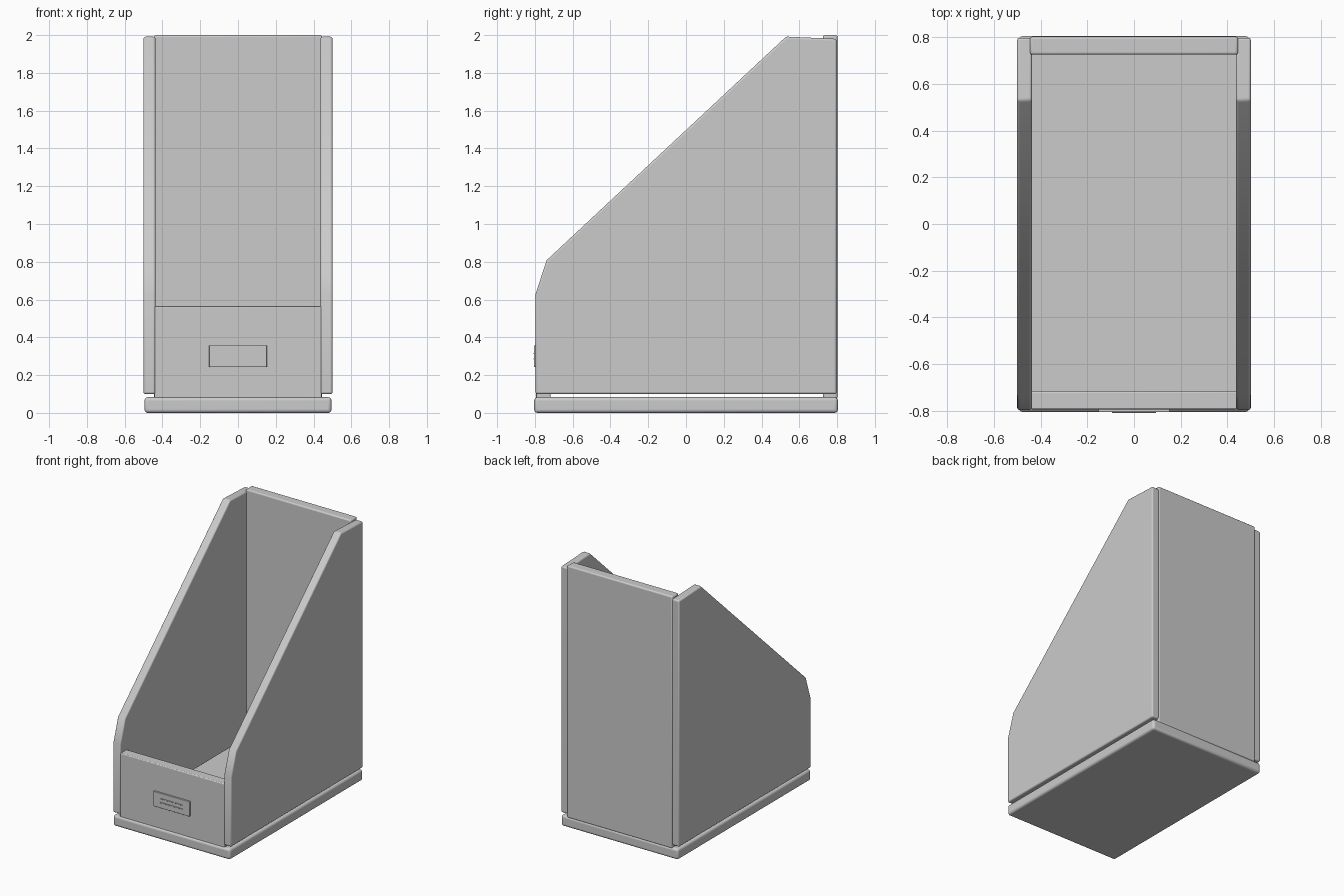
import bpy, bmesh, math

if "Cube" in bpy.data.objects:
    bpy.data.objects.remove(bpy.data.objects["Cube"])


def finish(name, bm, bevel, segments=3):
    """Turn a bmesh into an object with softly rounded edges."""
    bmesh.ops.recalc_face_normals(bm, faces=bm.faces)
    mesh = bpy.data.meshes.new(name)
    bm.to_mesh(mesh)
    bm.free()
    obj = bpy.data.objects.new(name, mesh)
    bpy.context.collection.objects.link(obj)
    mod = obj.modifiers.new("soft_edges", 'BEVEL')
    mod.width = bevel
    mod.segments = segments
    mod.limit_method = 'ANGLE'
    mod.angle_limit = math.radians(40)
    bpy.context.view_layer.objects.active = obj
    obj.select_set(True)
    bpy.ops.object.shade_smooth_by_angle(angle=math.radians(35))
    obj.select_set(False)
    return obj


def box(name, x, y, z, bevel, segments=3):
    """Rounded box from (min, max) ranges."""
    bm = bmesh.new()
    bmesh.ops.create_cube(bm, size=1)
    for v in bm.verts:
        v.co = [r[0] if c < 0 else r[1] for c, r in zip(v.co, (x, y, z))]
    return finish(name, bm, bevel, segments)


def side_panel(name, x0, x1):
    """Sloping side profile extruded across its thickness."""
    profile = [(-0.796, 0.10), (0.797, 0.10), (0.797, 1.98),
               (0.53, 1.992), (-0.738, 0.808), (-0.796, 0.63)]
    bm = bmesh.new()
    face = bm.faces.new([bm.verts.new((x0, y, z)) for y, z in profile])
    ext = bmesh.ops.extrude_face_region(bm, geom=[face])
    for v in ext["geom"]:
        if isinstance(v, bmesh.types.BMVert):
            v.co.x = x1
    return finish(name, bm, 0.01)


# Base board
box("base", (-0.495, 0.495), (-0.804, 0.804), (0, 0.083), 0.018, 4)

# Two matching side panels
side_panel("left_side", -0.5, -0.437)
side_panel("right_side", 0.437, 0.5)

# Tall back and low front panels, slightly let into the sides
box("back_panel", (-0.445, 0.445), (0.725, 0.802), (0.075, 2.0), 0.01)
box("front_panel", (-0.443, 0.443), (-0.793, -0.717), (0.075, 0.565), 0.006)

# Label plate with two thin ridges
box("label_plate", (-0.153, 0.153), (-0.805, -0.785), (0.243, 0.357), 0.002, 2)
for i, z in enumerate((0.285, 0.315)):
    box(f"label_ridge_{i + 1}", (-0.095, 0.095), (-0.808, -0.80),
        (z - 0.003, z + 0.003), 0.001, 1)
